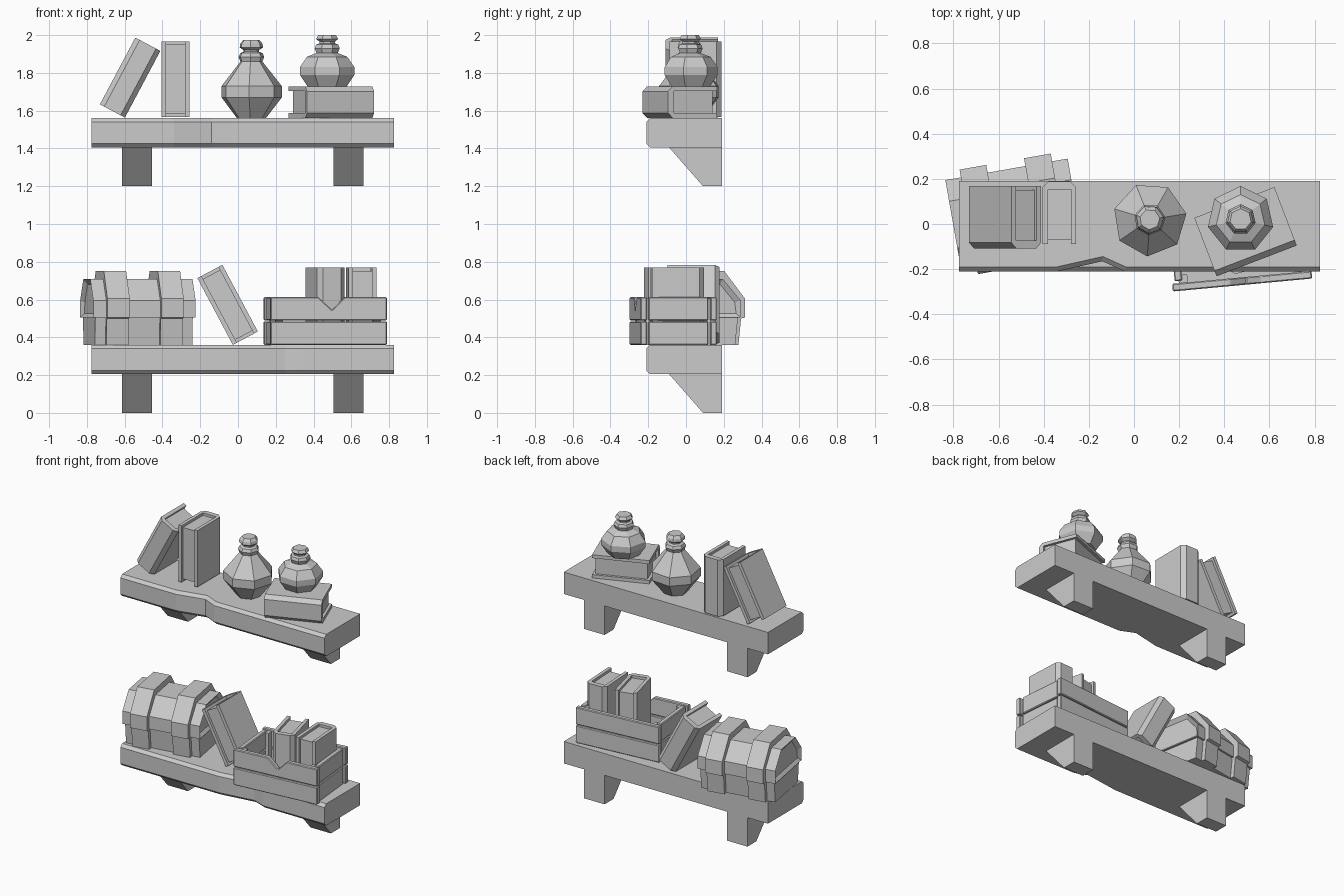
import bpy, bmesh
from math import radians, pi, sin, cos
from mathutils import Matrix, Vector

if "Cube" in bpy.data.objects:
    bpy.data.objects.remove(bpy.data.objects["Cube"])


def place(loc, rx=0, ry=0, rz=0, spin=0):
    """Translation, then z, y, x turns, then a first spin about local z."""
    R = lambda a, ax: Matrix.Rotation(radians(a), 4, ax)
    return Matrix.Translation(loc) @ R(rz, 'Z') @ R(ry, 'Y') @ R(rx, 'X') @ R(spin, 'Z')


def finish(name, bm, mat=Matrix()):
    bmesh.ops.recalc_face_normals(bm, faces=bm.faces)
    me = bpy.data.meshes.new(name)
    bm.to_mesh(me)
    bm.free()
    ob = bpy.data.objects.new(name, me)
    ob.matrix_world = mat
    bpy.context.collection.objects.link(ob)
    return ob


def prism_bm(pts, axis, a, b):
    """Extrude a 2D outline along an axis from a to b."""
    put = {'x': lambda u, v, w: (w, u, v), 'y': lambda u, v, w: (u, w, v),
           'z': lambda u, v, w: (u, v, w)}[axis]
    bm = bmesh.new()
    lo = [bm.verts.new(put(u, v, a)) for u, v in pts]
    hi = [bm.verts.new(put(u, v, b)) for u, v in pts]
    n = len(pts)
    bm.faces.new(lo[::-1])
    bm.faces.new(hi)
    for i in range(n):
        j = (i + 1) % n
        bm.faces.new((lo[i], lo[j], hi[j], hi[i]))
    bmesh.ops.recalc_face_normals(bm, faces=bm.faces)
    return bm


def prism(name, pts, axis, a, b, mat=Matrix(), bevel=0):
    bm = prism_bm(pts, axis, a, b)
    if bevel:
        bmesh.ops.bevel(bm, geom=bm.edges[:], offset=bevel, segments=1, affect='EDGES')
    return finish(name, bm, mat)


def rect(u0, u1, v0, v1):
    return [(u0, v0), (u1, v0), (u1, v1), (u0, v1)]


def mirrored(half):
    return half + [(-u, v) for u, v in reversed(half)]


# Shelf boards with a chipped, chamfered front edge, and wedge brackets
def shelf(name, z, chip):
    pts = [(-.775, -.21)] + chip + [(.825, -.21), (.825, .19), (-.775, .19)]
    bm = prism_bm(pts, 'z', z + .205, z + .36)
    front = [e for e in bm.edges if all(v.co.y < -.1 for v in e.verts)
             and abs(e.verts[0].co.z - e.verts[1].co.z) < .01]
    bmesh.ops.bevel(bm, geom=front, offset=.02, segments=1, affect='EDGES')
    finish(name, bm)
    for side, x in (("left", -.535), ("right", .585)):
        prism(name + "_bracket_" + side,
              [(.19, z), (.09, z), (-.09, z + .206), (.19, z + .206)],
              'x', x - .08, x + .08)


shelf("lower_shelf", 0, [(.0, -.21), (.25, -.175), (.34, -.21)])
shelf("upper_shelf", 1.2, [(-.34, -.21), (-.14, -.165), (-.04, -.21)])


# Books: U-shaped cover with chamfered spine at local -y, recessed page block
def book(name, mat, T=.15, D=.277, H=.4):
    t, d, c, k = T / 2, D / 2, .024, .026
    cover = mirrored([(t - c, -d + .035), (t - c, d), (t, d), (t, -d + k), (t - k, -d)][::-1])
    prism(name + "_cover", cover, 'z', -H / 2, H / 2, mat)
    prism(name + "_pages", rect(-t + c, t - c, -d + .03, d - .018), 'z',
          -H / 2 + .018, H / 2 - .018, mat)


book("upper_leaning_book", place((-.571, .03, 1.775), ry=28))
book("upper_standing_book", place((-.331, .05, 1.767), spin=180))
book("upper_lying_book", place((.494, -.034, 1.645), ry=90, rz=21), T=.165, H=.38)
book("lower_leaning_book", place((-.055, .04, .572), ry=-28, spin=180))
book("crate_book_front", place((.463, -.075, .57), rz=14))
book("crate_book_back", place((.652, -.045, .57), rz=3, spin=180))


# Seven-sided bottles
def bottle(name, x, y, profile, phase):
    n = 7
    bm = bmesh.new()
    rings = [[bm.verts.new((r * cos(phase + 2 * pi * i / n), r * sin(phase + 2 * pi * i / n), z))
              for i in range(n)] for r, z in profile]
    for a, b in zip(rings, rings[1:]):
        for i in range(n):
            j = (i + 1) % n
            bm.faces.new((a[i], a[j], b[j], b[i]))
    bm.faces.new(rings[0][::-1])
    bm.faces.new(rings[-1])
    finish(name, bm, Matrix.Translation((x, y, 0)))


bottle("tall_bottle", .07, .02, [
    (.08, 1.562), (.164, 1.67), (.164, 1.73), (.06, 1.86), (.07, 1.885), (.06, 1.905),
    (.042, 1.912), (.042, 1.92), (.064, 1.935), (.06, 1.955), (.045, 1.973)], radians(9))
bottle("round_bottle", .472, .02, [
    (.105, 1.726), (.148, 1.79), (.148, 1.83), (.11, 1.885), (.058, 1.905), (.068, 1.93),
    (.06, 1.95), (.042, 1.956), (.042, 1.965), (.06, 1.98), (.048, 2.0)], radians(90))

# Chest: tapered base, faceted lid with recessed ends, two straps
chest = place((-.53, .045, 0), rz=10)
prism("chest_base", mirrored([(.172, .36), (.188, .51)]), 'x', -.262, .262, chest)
lid = prism_bm(mirrored([(.2, .505), (.2, .595), (.105, .708)]), 'x', -.275, .275)
ends = [f for f in lid.faces if len(f.verts) == 6]
bmesh.ops.inset_individual(lid, faces=ends, thickness=.03, depth=-.02)
finish("chest_lid", lid, chest)
strap = mirrored([(.2, .36), (.214, .5), (.235, .505), (.235, .605), (.125, .75)])
for side, x in (("left", -.145), ("right", .145)):
    prism("chest_strap_" + side, strap, 'x', x - .06, x + .06, chest)

# Crate: two planks per side, corner posts, floor, notch in the top front plank
crate = place((.462, -.068, 0), rz=5.3)
L, W, t = .31, .203, .034
for row, z0, z1 in (("lower", .36, .484), ("upper", .49, .613)):
    front = rect(-L, L, z0, z1)
    if row == "upper":
        front[3:3] = [(.085, z1), (.018, .545), (-.055, z1)]
    prism("crate_front_plank_" + row, front, 'y', -W, -W + t, crate, .005)
    prism("crate_back_plank_" + row, rect(-L, L, z0, z1), 'y', W - t, W, crate, .005)
    for side, s in (("left", -1), ("right", 1)):
        prism("crate_%s_plank_%s" % (side, row), rect(-W + t + .01, W - t - .01, z0, z1), 'x',
              s * (L - .012 - t / 2) - t / 2, s * (L - .012 - t / 2) + t / 2, crate, .005)
for i, (sx, sy) in enumerate([(-1, -1), (1, -1), (-1, 1), (1, 1)]):
    cx, cy = sx * (L - .05), sy * (W - .05)
    prism("crate_post_%d" % (i + 1), rect(cx - .02, cx + .02, cy - .02, cy + .02), 'z',
          .36, .605, crate)
prism("crate_floor", rect(-L + .03, L - .03, -W + .03, W - .03), 'z', .36, .38, crate)
